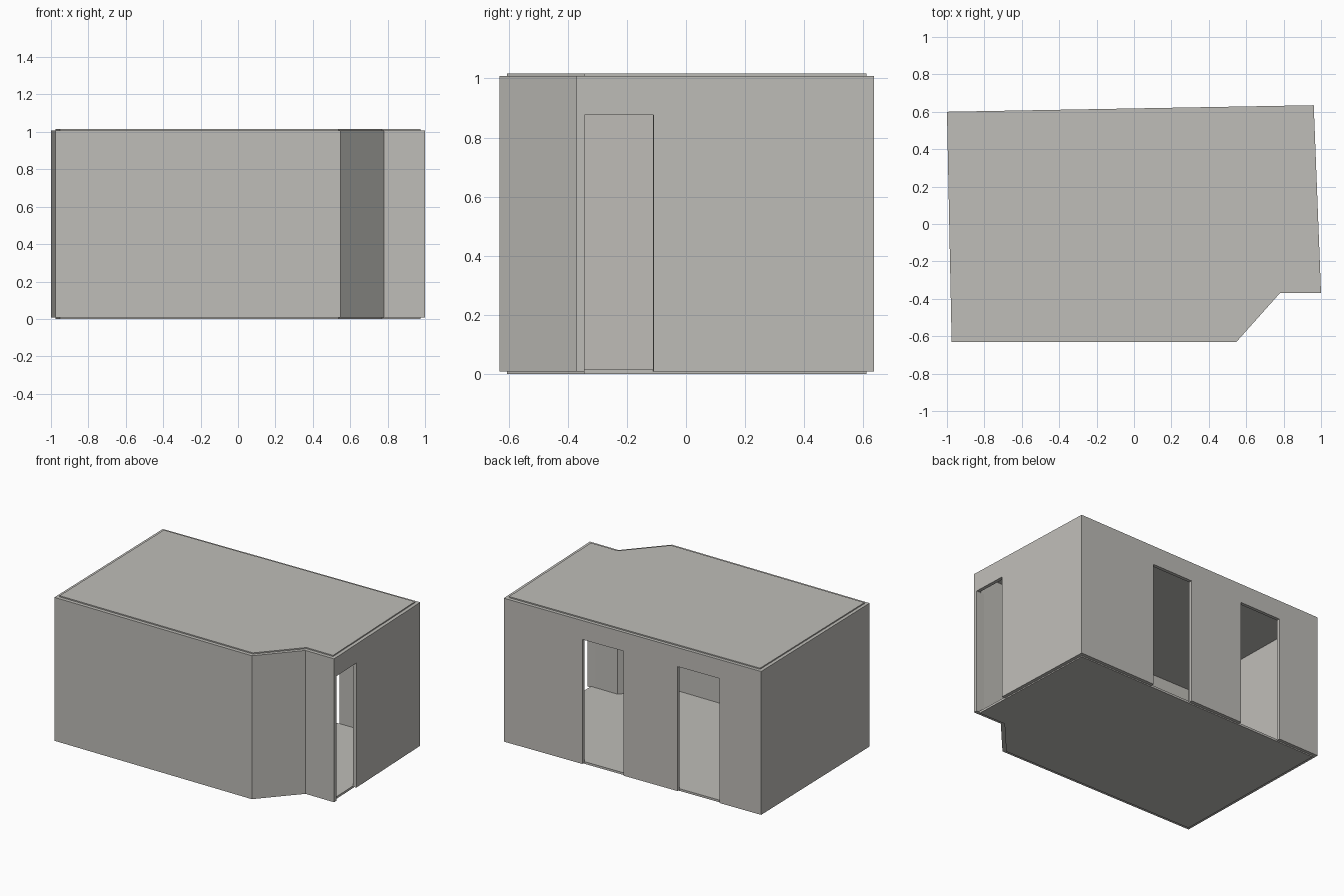
import bpy, bmesh
from mathutils import Vector

if "Cube" in bpy.data.objects:
    bpy.data.objects.remove(bpy.data.objects["Cube"], do_unlink=True)

# One warm grey for the whole room
grey = bpy.data.materials.new("warm grey")
COLOUR = (0.52, 0.51, 0.48, 1)
grey.diffuse_color = COLOUR
grey.use_nodes = True
grey.node_tree.nodes["Principled BSDF"].inputs["Base Color"].default_value = COLOUR

# Floor plan, outside and inside of the walls
OUTER = [(-0.975, -0.63), (0.548, -0.63), (0.78, -0.37), (1, -0.37), (0.961, 0.635), (-1, 0.6)]
INNER = [(-0.953, -0.605), (0.538, -0.605), (0.77, -0.345), (0.975, -0.345), (0.938, 0.61), (-0.976, 0.578)]
BASE, TOP, SLAB, DOOR_TOP = 0.008, 1.008, 0.015, 0.876


def finish(name, bm):
    bmesh.ops.recalc_face_normals(bm, faces=bm.faces)
    mesh = bpy.data.meshes.new(name)
    bm.to_mesh(mesh)
    bm.free()
    mesh.materials.append(grey)
    obj = bpy.data.objects.new(name, mesh)
    bpy.context.collection.objects.link(obj)
    return obj


def prism(name, plan, z0, z1):
    bm = bmesh.new()
    face = bm.faces.new([bm.verts.new((x, y, z0)) for x, y in plan])
    top = bmesh.ops.extrude_face_region(bm, geom=[face], use_keep_orig=True)["geom"]
    bmesh.ops.translate(bm, vec=(0, 0, z1 - z0),
                        verts=[v for v in top if isinstance(v, bmesh.types.BMVert)])
    return finish(name, bm)


def wall_ring(name):
    bm = bmesh.new()
    rings = [[bm.verts.new((x, y, z)) for x, y in plan]
             for plan, z in ((OUTER, BASE), (OUTER, TOP), (INNER, TOP), (INNER, BASE))]
    n = len(OUTER)
    for k in range(4):
        a, b = rings[k], rings[(k + 1) % 4]
        for i in range(n):
            j = (i + 1) % n
            bm.faces.new((a[i], a[j], b[j], b[i]))
    return finish(name, bm)


def door_cutter(corner, axis, lo, hi):
    # Opening square to the wall that starts at the given plan corner
    a, b = Vector(OUTER[corner]), Vector(OUTER[corner + 1])
    along = (b - a).normalized()
    out = Vector((along.y, -along.x))
    ends = [a + (b - a) * ((v - a[axis]) / (b[axis] - a[axis])) for v in (lo, hi)]
    plan = [ends[0] + out * 0.05, ends[1] + out * 0.05, ends[1] - out * 0.06, ends[0] - out * 0.06]
    return prism("door_cutter", plan, BASE - 0.1, DOOR_TOP)


# Walls with one doorway on the side and two at the back
walls = wall_ring("walls")
cutters = [door_cutter(3, 1, -0.344, -0.11),
           door_cutter(4, 0, 0.363, 0.048),
           door_cutter(4, 0, -0.364, -0.682)]
for cutter in cutters:
    cutter.hide_render = True
    mod = walls.modifiers.new("doorway", "BOOLEAN")
    mod.operation, mod.solver, mod.object = "DIFFERENCE", "EXACT", cutter

# Bake the doorways and drop the cutters
bpy.context.view_layer.update()
cut = bpy.data.meshes.new_from_object(walls.evaluated_get(bpy.context.evaluated_depsgraph_get()))
walls.modifiers.clear()
walls.data = cut
for cutter in cutters:
    bpy.data.objects.remove(cutter, do_unlink=True)

# Thin floor and ceiling slabs fitted inside the walls
prism("floor", INNER, 0, SLAB)
prism("ceiling", INNER, TOP + BASE - SLAB, TOP + BASE)
